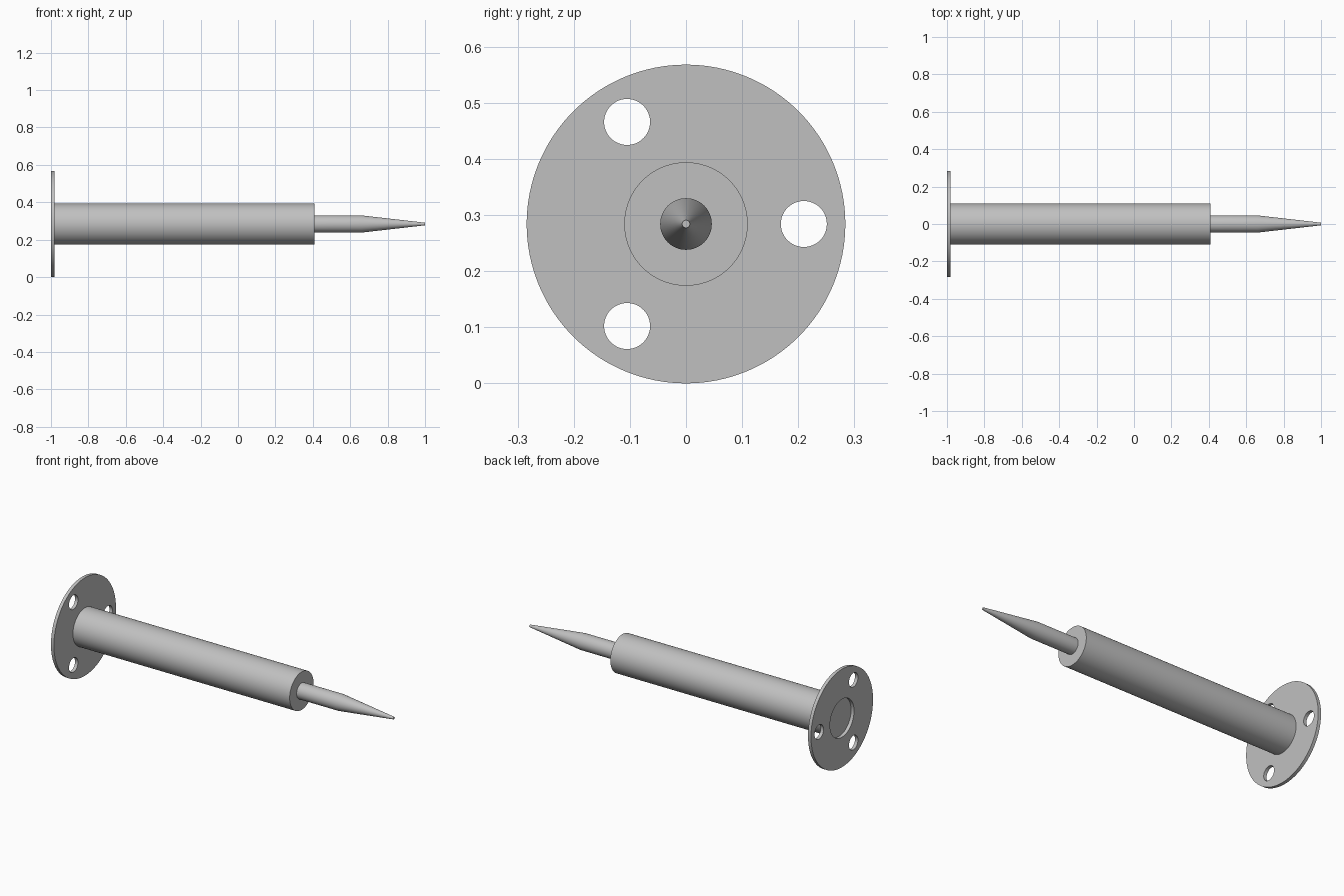
import bpy
import bmesh
from math import cos, sin, tau, pi, radians
from mathutils import Matrix

if "Cube" in bpy.data.objects:
    bpy.data.objects.remove(bpy.data.objects["Cube"], do_unlink=True)

AXIS_Z = 0.284
FLANGE_R, BODY_R, ROD_R, TIP_R = 0.284, 0.11, 0.046, 0.007
BACK, FLANGE_FRONT, BODY_END, TAPER_START, TIP_END = -1, -0.981, 0.408, 0.66, 1

grey = bpy.data.materials.new("light grey metal")
grey.use_nodes = True
colour = (0.53, 0.53, 0.53, 1)
grey.diffuse_color = colour
grey.node_tree.nodes["Principled BSDF"].inputs["Base Color"].default_value = colour


def finish(name, bm):
    """Turn a bmesh into a smooth-shaded object with crisp edges."""
    bmesh.ops.recalc_face_normals(bm, faces=bm.faces)
    mesh = bpy.data.meshes.new(name)
    bm.to_mesh(mesh)
    bm.free()
    mesh.materials.append(grey)
    obj = bpy.data.objects.new(name, mesh)
    bpy.context.collection.objects.link(obj)
    bpy.ops.object.select_all(action="DESELECT")
    obj.select_set(True)
    bpy.context.view_layer.objects.active = obj
    bpy.ops.object.shade_smooth_by_angle(angle=radians(30))


def turned(name, profile, steps=96):
    """Lathe a list of (x, radius) points around the long axis."""
    bm = bmesh.new()
    rings = [[bm.verts.new((x, r * cos(tau * i / steps), AXIS_Z + r * sin(tau * i / steps)))
              for i in range(steps)] for x, r in profile]
    for a, b in zip(rings, rings[1:]):
        for i in range(steps):
            j = (i + 1) % steps
            bm.faces.new((a[i], a[j], b[j], b[i]))
    bm.faces.new(rings[0])
    bm.faces.new(rings[-1])
    finish(name, bm)


# Flange: a disc outline with a centre bore and three bolt holes, extruded
outline = bpy.data.curves.new("flange_outline", "CURVE")
outline.dimensions = "2D"
outline.fill_mode = "BOTH"
outline.extrude = (FLANGE_FRONT - BACK) / 2


def add_circle(cx, cy, r, steps):
    spline = outline.splines.new("POLY")
    spline.points.add(steps - 1)
    for i, p in enumerate(spline.points):
        a = tau * i / steps
        p.co = (cx + r * cos(a), cy + r * sin(a), 0, 1)
    spline.use_cyclic_u = True


add_circle(0, 0, FLANGE_R, 128)
add_circle(0, 0, BODY_R, 96)
for k in range(3):
    angle = tau * k / 3
    add_circle(0.21 * cos(angle), 0.21 * sin(angle), 0.041, 48)

temp = bpy.data.objects.new("flange_outline", outline)
bpy.context.collection.objects.link(temp)
flat = temp.to_mesh()
bm = bmesh.new()
bm.from_mesh(flat)
temp.to_mesh_clear()
bpy.data.objects.remove(temp, do_unlink=True)
bpy.data.curves.remove(outline)
bmesh.ops.remove_doubles(bm, verts=bm.verts, dist=0.0001)
# Stand the disc up: outline x becomes y, outline y becomes z
stand = Matrix(((0, 0, 1), (1, 0, 0), (0, 1, 0))).to_4x4()
place = Matrix.Translation(((BACK + FLANGE_FRONT) / 2, 0, AXIS_Z))
bmesh.ops.transform(bm, matrix=place @ stand, verts=bm.verts)
finish("mounting_flange", bm)

# Barrel, butted against the flange so its bore stays as a shallow recess
turned("barrel", [(FLANGE_FRONT, BODY_R), (BODY_END, BODY_R)])

# Rod with a long tapered point
turned("pointed_rod", [(BODY_END, ROD_R), (TAPER_START, ROD_R), (TIP_END, TIP_R)], 64)
